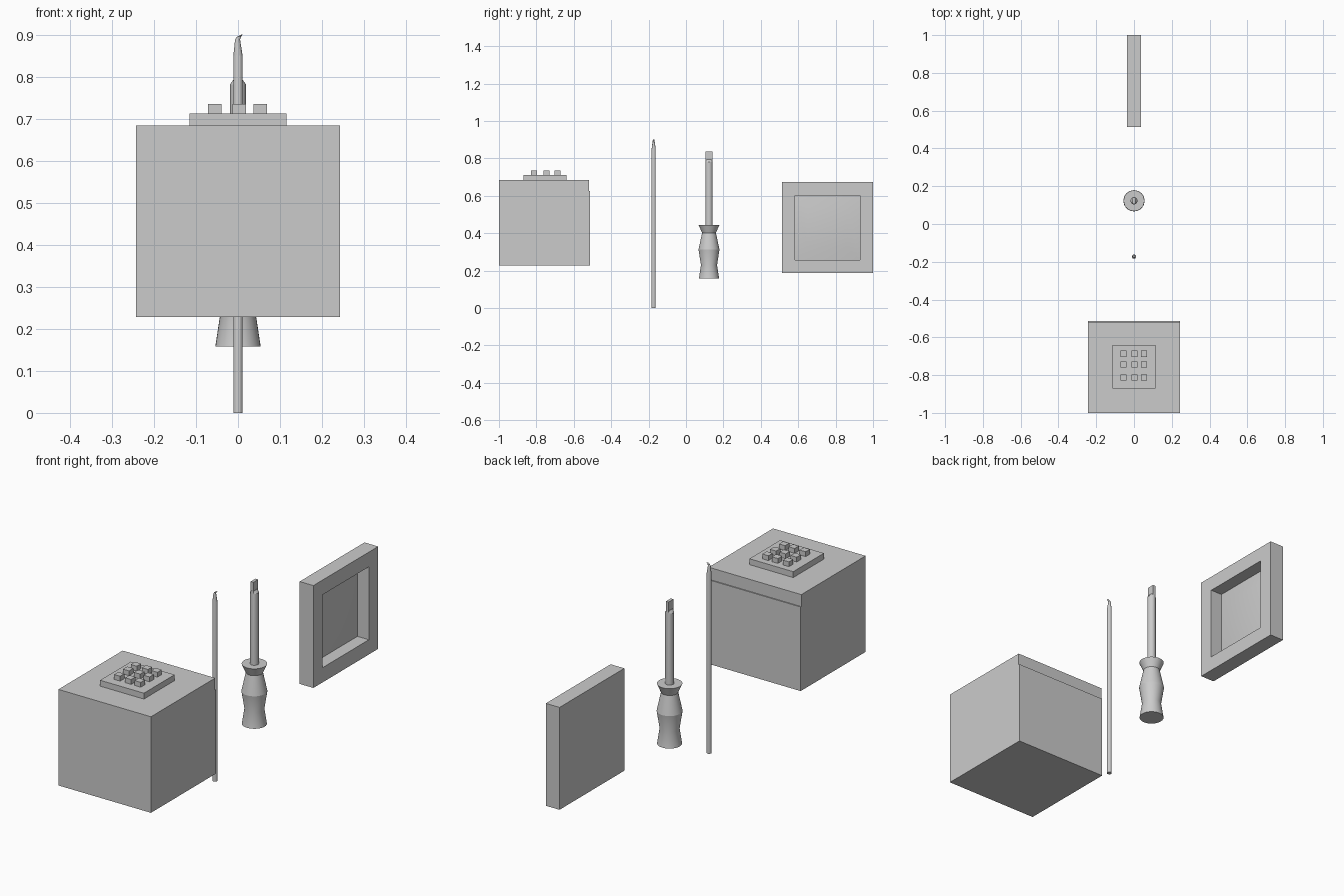
import bpy, bmesh
from math import cos, sin, tau, radians

if "Cube" in bpy.data.objects:
    bpy.data.objects.remove(bpy.data.objects["Cube"])


def make(name, bm, smooth=False):
    bmesh.ops.recalc_face_normals(bm, faces=bm.faces[:])
    me = bpy.data.meshes.new(name)
    bm.to_mesh(me)
    bm.free()
    ob = bpy.data.objects.new(name, me)
    bpy.context.collection.objects.link(ob)
    if smooth:
        bpy.ops.object.select_all(action='DESELECT')
        ob.select_set(True)
        bpy.context.view_layer.objects.active = ob
        bpy.ops.object.shade_smooth_by_angle(angle=radians(20))
    return ob


def box(name, x0, x1, y0, y1, z0, z1):
    bm = bmesh.new()
    bmesh.ops.create_cube(bm, size=1)
    for v in bm.verts:
        v.co = ((x0 + x1) / 2 + v.co.x * (x1 - x0),
                (y0 + y1) / 2 + v.co.y * (y1 - y0),
                (z0 + z1) / 2 + v.co.z * (z1 - z0))
    return make(name, bm)


def stack(name, y, rings, n, smooth=True):
    """Loft of elliptical rings (z, x radius, y radius, x offset)."""
    bm = bmesh.new()
    loops = [[bm.verts.new((dx + rx * cos(tau * i / n), y + ry * sin(tau * i / n), z))
              for i in range(n)] for z, rx, ry, dx in rings]
    for a, b in zip(loops, loops[1:]):
        for i in range(n):
            j = (i + 1) % n
            bm.faces.new((a[i], a[j], b[j], b[i]))
    bm.faces.new(loops[0][::-1])
    bm.faces.new(loops[-1])
    return make(name, bm, smooth)


# Keypad box: body with a slightly recessed upper band on the back
box("keypad_body", -0.243, 0.243, -1.0, -0.513, 0.228, 0.627)
box("keypad_upper_body", -0.243, 0.243, -1.0, -0.518, 0.627, 0.684)
box("keypad_plate", -0.115, 0.115, -0.87, -0.64, 0.684, 0.712)
for i, x in enumerate((-0.055, 0.003, 0.053)):
    for j, y in enumerate((-0.812, -0.745, -0.687)):
        box(f"key_{i}_{j}", x - 0.016, x + 0.016, y - 0.016, y + 0.016, 0.712, 0.735)

# Thin pick with a bent tip
stack("pick", -0.173, [(0, .011, .011, 0), (.85, .011, .011, 0), (.888, .006, .006, -.001),
                       (.895, .005, .005, .002), (.9, .002, .004, .009)], 16)

# Screwdriver: turned handle, round shaft, flat blade
HY = 0.123
profile = [(.158, .054), (.23, .043), (.313, .056), (.402, .037), (.443, .055)]
stack("screwdriver_handle", HY, [(z, r, r, 0) for z, r in profile], 32)
stack("screwdriver_shaft", HY, [(.44, .019, .019, 0), (.782, .019, .019, 0),
                                (.795, .009, .019, 0)], 24)
box("screwdriver_blade", -0.007, 0.007, HY - .018, HY + .018, 0.78, 0.837)

# Framed panel: square loops from the back rim to the raised screen
CY, CZ = 0.757, 0.43
bm = bmesh.new()
loops = []
for x, h in ((-.036, .243), (.036, .243), (.036, .173), (-.024, .173), (-.012, .105)):
    loops.append([bm.verts.new((x, CY + sy * h, CZ + sz * h))
                  for sy, sz in ((-1, -1), (1, -1), (1, 1), (-1, 1))])
for a, b in zip(loops, loops[1:]):
    for i in range(4):
        j = (i + 1) % 4
        bm.faces.new((a[i], a[j], b[j], b[i]))
bm.faces.new(loops[0])
bm.faces.new(loops[-1])
make("screen_frame", bm, True)
